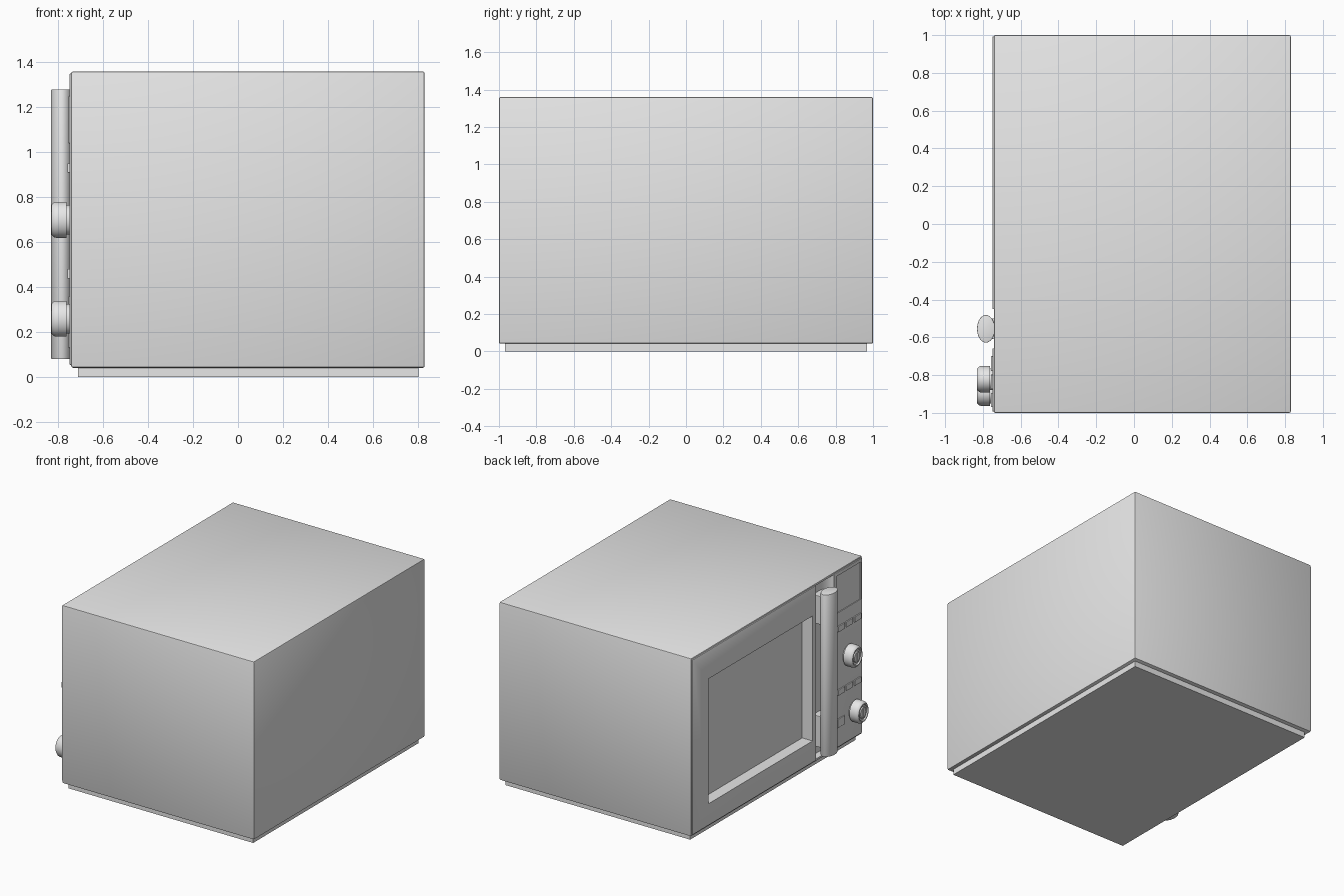
import bpy, math

if "Cube" in bpy.data.objects:
    bpy.data.objects.remove(bpy.data.objects["Cube"], do_unlink=True)

GREY = (0.8, 0.8, 0.8, 1)
grey = bpy.data.materials.new("plain grey")
grey.use_nodes = True
grey.diffuse_color = GREY
grey.node_tree.nodes["Principled BSDF"].inputs["Base Color"].default_value = GREY


def finish(ob, name):
    ob.name = ob.data.name = name
    ob.data.materials.clear()
    ob.data.materials.append(grey)
    return ob


def apply_modifiers(ob):
    bpy.ops.object.select_all(action="DESELECT")
    bpy.context.view_layer.objects.active = ob
    ob.select_set(True)
    for mod in list(ob.modifiers):
        bpy.ops.object.modifier_apply(modifier=mod.name)


def box(name, x, y, z, bevel=0):
    """Box from (low, high) ranges on each axis."""
    bpy.ops.mesh.primitive_cube_add(size=1, location=[sum(r) / 2 for r in (x, y, z)])
    ob = bpy.context.object
    ob.scale = [r[1] - r[0] for r in (x, y, z)]
    bpy.ops.object.transform_apply(location=True, rotation=True, scale=True)
    if bevel:
        mod = ob.modifiers.new("rounded edges", "BEVEL")
        mod.width, mod.segments = bevel, 2
        apply_modifiers(ob)
    return finish(ob, name)


def oval_post(name, x, y, rx, ry, z, bevel=0):
    """Upright cylinder with an oval section."""
    bpy.ops.mesh.primitive_cylinder_add(vertices=48, radius=1, depth=1, location=(x, y, sum(z) / 2))
    ob = bpy.context.object
    ob.scale = (rx, ry, z[1] - z[0])
    bpy.ops.object.transform_apply(location=True, rotation=True, scale=True)
    if bevel:
        mod = ob.modifiers.new("rounded edges", "BEVEL")
        mod.width, mod.segments = bevel, 2
        apply_modifiers(ob)
    bpy.ops.object.shade_smooth_by_angle(angle=math.radians(35))
    return finish(ob, name)


def cut(ob, cutters):
    for c in cutters:
        mod = ob.modifiers.new("cut", "BOOLEAN")
        mod.operation, mod.object, mod.solver = "DIFFERENCE", c, "EXACT"
    apply_modifiers(ob)
    bpy.ops.object.shade_smooth_by_angle(angle=math.radians(30))
    for c in cutters:
        bpy.data.objects.remove(c, do_unlink=True)


def window_cutter():
    return box("window_cutter", (-0.9, -0.665), (-0.41, 0.81), (0.215, 1.14))


def channel_cutter(z):
    return oval_post("channel_cutter", -0.745, -0.555, 0.055, 0.105, z)


# Casing and plinth
casing = box("casing", (-0.742, 0.83), (-1, 1), (0.042, 1.36), 0.008)
cut(casing, [window_cutter(), channel_cutter((0.06, 1.345))])
box("plinth", (-0.712, 0.802), (-0.968, 0.968), (0, 0.05))

# Door and control panel, parted by the handle channel
fascia = box("door_and_control_panel", (-0.75, -0.735), (-0.992, 0.992), (0.055, 1.35), 0.003)
cut(fascia, [window_cutter(), channel_cutter((0, 1.5)),
             box("display_cutter", (-0.9, -0.744), (-0.975, -0.69), (1.05, 1.325))])

# Handle with its two mounts
oval_post("handle", -0.784, -0.555, 0.047, 0.073, (0.08, 1.28), 0.003)
for name, z in (("upper", (1.04, 1.25)), ("lower", (0.13, 0.36))):
    box(name + "_handle_mount", (-0.78, -0.685), (-0.61, -0.50), z, 0.004)

# Buttons
for row, z in (("upper", 0.93), ("lower", 0.46)):
    for i in range(3):
        y = -0.74 - 0.096 * i
        box(f"{row}_button_{i + 1}", (-0.758, -0.74), (y - 0.038, y + 0.038), (z - 0.021, z + 0.021), 0.002)
box("start_button", (-0.756, -0.74), (-0.78, -0.70), (0.2, 0.265), 0.002)


# Knobs: turned profile of (radius, distance out from the panel)
KNOB = [(0, 0), (0.066, 0), (0.066, 0.012), (0.08, 0.012), (0.08, 0.058), (0.077, 0.069),
        (0.066, 0.08), (0.058, 0.08), (0.054, 0.071), (0.042, 0.071), (0.038, 0.078), (0, 0.078)]


def knob(name, y, z, sides=40):
    verts, faces = [], []
    for r, out in KNOB:
        for k in range(sides):
            a = 2 * math.pi * k / sides
            verts.append((-0.75 - out, y + r * 0.88 * math.cos(a), z + r * math.sin(a)))
    for j in range(len(KNOB) - 1):
        for k in range(sides):
            n = (k + 1) % sides
            faces.append((j * sides + k, (j + 1) * sides + k, (j + 1) * sides + n, j * sides + n))
    mesh = bpy.data.meshes.new(name)
    mesh.from_pydata(verts, [], faces)
    ob = finish(bpy.data.objects.new(name, mesh), name)
    bpy.context.collection.objects.link(ob)
    bpy.ops.object.select_all(action="DESELECT")
    bpy.context.view_layer.objects.active = ob
    ob.select_set(True)
    # Weld the poles and turn the surface outward
    bpy.ops.object.mode_set(mode="EDIT")
    bpy.ops.mesh.select_all(action="SELECT")
    bpy.ops.mesh.remove_doubles(threshold=0.0001)
    bpy.ops.mesh.normals_make_consistent(inside=False)
    bpy.ops.object.mode_set(mode="OBJECT")
    bpy.ops.object.shade_smooth_by_angle(angle=math.radians(35))
    # Raised pointer on the knob face
    box(name + "_pointer", (-0.832, -0.815), (y - 0.006, y + 0.006), (z - 0.034, z + 0.034))


knob("upper_knob", -0.822, 0.70)
knob("lower_knob", -0.893, 0.26)
